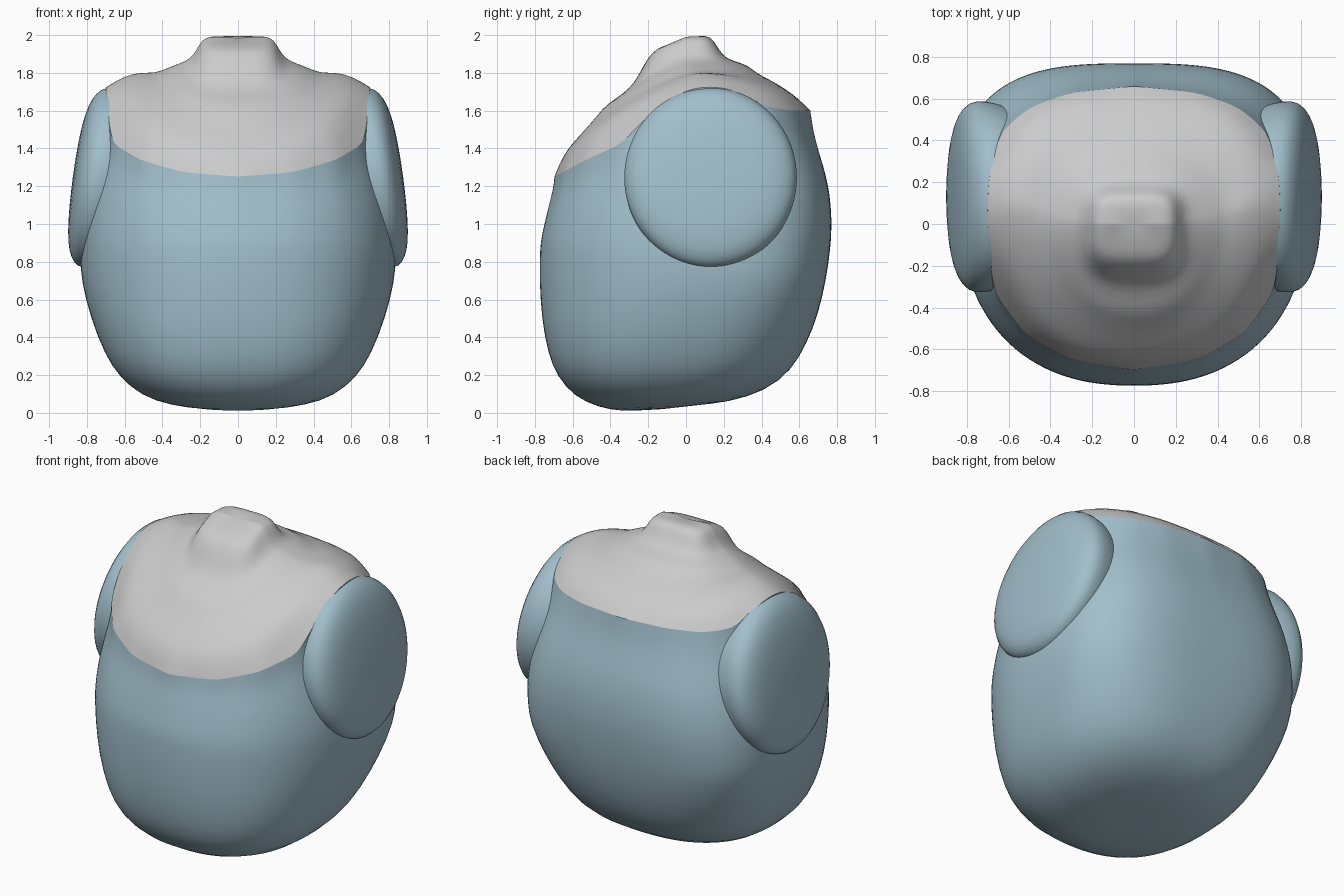
import bpy
from math import sin, cos, pi, atan2

if "Cube" in bpy.data.objects:
    bpy.data.objects.remove(bpy.data.objects["Cube"])

N = 64
ANGLES = [-pi / 2 + 2 * pi * j / N for j in range(N)]


def lerp_table(table, key):
    """Linear lookup in rows whose first column is the sorted key."""
    if key <= table[0][0]:
        return table[0][1:]
    for a, b in zip(table, table[1:]):
        if key <= b[0]:
            t = (key - a[0]) / (b[0] - a[0])
            return [p + (q - p) * t for p, q in zip(a[1:], b[1:])]
    return table[-1][1:]


def section(a, sx, yf, yb, ys, nf, nb):
    """Point of a superellipse outline at polar angle a around (0, ys)."""
    c, s = cos(a), sin(a)
    d, n = (ys - yf, nf) if s < 0 else (yb - ys, nb)
    r = (abs(c / sx) ** n + abs(s / d) ** n) ** (-1 / n)
    return r * c, ys + r * s


def ring(sx, yf, yb, ys, zf, zs, zb, nf, nb, bend=1.4):
    pts = []
    for a in ANGLES:
        x, y = section(a, sx, yf, yb, ys, nf, nb)
        end, z1 = (yf, zf) if y < ys else (yb, zb)
        t = min(1, abs((y - ys) / (end - ys)))
        pts.append((x, y, zs + (z1 - zs) * t ** bend))
    return pts


def loft(name, rings, top=None, bottom=None, color=None):
    """Skin rings listed from top to bottom, with optional centre caps."""
    verts = [p for r in rings for p in r]
    faces = []
    for i in range(len(rings) - 1):
        for j in range(N):
            k = (j + 1) % N
            faces.append((i * N + j, i * N + N + j, i * N + N + k, i * N + k))
    if top:
        verts.append(top)
        faces += [(len(verts) - 1, j, (j + 1) % N) for j in range(N)]
    if bottom:
        verts.append(bottom)
        o = (len(rings) - 1) * N
        faces += [(o + j, len(verts) - 1, o + (j + 1) % N) for j in range(N)]
    me = bpy.data.meshes.new(name)
    me.from_pydata(verts, [], faces)
    me.shade_smooth()
    ob = bpy.data.objects.new(name, me)
    bpy.context.collection.objects.link(ob)
    if color:
        me.materials.append(color)
    sub = ob.modifiers.new("smooth", "SUBSURF")
    sub.levels = sub.render_levels = 1
    return ob


blue = bpy.data.materials.new("blue")
blue.diffuse_color = (0.36, 0.52, 0.60, 1)
blue.use_nodes = True
blue.node_tree.nodes["Principled BSDF"].inputs["Base Color"].default_value = blue.diffuse_color

# Seam between grey yoke and blue body (right half, front to back)
half = [(0, -.7, 1.25), (.3, -.65, 1.275), (.52, -.53, 1.34), (.67, -.33, 1.43),
        (.685, -.22, 1.56), (.695, -.08, 1.67), (.70, .03, 1.715), (.70, .13, 1.73),
        (.69, .25, 1.71), (.66, .37, 1.65), (.63, .45, 1.615), (.5, .56, 1.60),
        (.3, .63, 1.60), (0, .66, 1.60)]
table = [(atan2(y - .1, x), x, y, z) for x, y, z in half]
seam = []
for a in ANGLES:
    x, y, z = lerp_table(table, atan2(sin(a), abs(cos(a))))
    seam.append((x if cos(a) >= 0 else -x, y, z))

# Grey yoke with collar ridge and neck stub
yoke_rings = [
    ring(.15, -.13, .11, 0, 1.94, 1.995, 2.0, 4, 4, 1),
    ring(.19, -.18, .145, 0, 1.91, 1.975, 1.975, 4, 4, 1),
    ring(.22, -.225, .175, 0, 1.84, 1.92, 1.92, 3.5, 3.5, 1),
    ring(.255, -.27, .21, 0, 1.75, 1.87, 1.88, 3, 3, 1.2),
    ring(.31, -.33, .26, .02, 1.69, 1.85, 1.86, 2.4, 2.4),
    ring(.39, -.42, .33, .04, 1.635, 1.818, 1.84, 2.1, 2.1),
    ring(.44, -.465, .37, .06, 1.58, 1.80, 1.80, 2.1, 2.1),
    ring(.50, -.52, .44, .08, 1.515, 1.803, 1.765, 2.2, 2.2),
    ring(.56, -.58, .52, .1, 1.45, 1.797, 1.72, 2.3, 2.4),
    ring(.63, -.65, .60, .1, 1.37, 1.77, 1.66, 2.5, 2.8),
    seam]
loft("neck_yoke", yoke_rings, top=(0, 0, 1.985))

# Blue body: upper part follows the seam, lower part closes to a rounded base
widths = [(.7, .83, -.775, .74), (.9, .84, -.775, .77), (1.1, .825, -.745, .78),
          (1.25, .80, -.70, .77), (1.45, .76, -.60, .72), (1.6, .72, -.50, .66),
          (1.75, .69, -.40, .60)]
body_rings = [seam]
for i in range(1, 9):
    k = i / 8
    row = []
    for a, (bx, by, bz) in zip(ANGLES, seam):
        z = bz + (.7 - bz) * k
        sx, yf, yb = lerp_table(widths, z)
        x, y = section(a, sx, yf, yb, .1, 2.35, 3.1)
        w = (1 - k) ** 3
        row.append((x + (bx - x) * w, y + (by - y) * w, z))
    body_rings.append(row)
body_rings += [
    ring(.78, -.765, .70, .03, .5, .5, .52, 2.4, 2.9),
    ring(.705, -.73, .64, 0, .31, .31, .37, 2.5, 2.7),
    ring(.63, -.68, .56, -.04, .19, .19, .225, 2.5, 2.6),
    ring(.51, -.59, .42, -.08, .085, .09, .115, 2.4, 2.4),
    ring(.36, -.46, .22, -.1, .028, .04, .055, 2.2, 2.2),
    ring(.18, -.34, .04, -.14, .008, .02, .04, 2, 2)]
loft("torso", body_rings, bottom=(0, -.15, .018), color=blue)

# Low domes at the armholes, mirrored
profile = [(.3, .108), (.6, .098), (.8, .078), (.93, .045), (1, -.005), (.97, -.1), (.9, -.18)]
dome = []
for r, h in profile:
    row = []
    for a in ANGLES:
        y, z = .13 + .465 * r * cos(a), 1.245 + .485 * r * sin(a)
        row.append((.765 - .134 * (z - 1.245) + h, y, z))
    dome.append(row)
pads = loft("shoulder_pads", dome, top=(.875, .13, 1.245), color=blue)
pads.modifiers.new("mirror", "MIRROR").use_axis[0] = True
